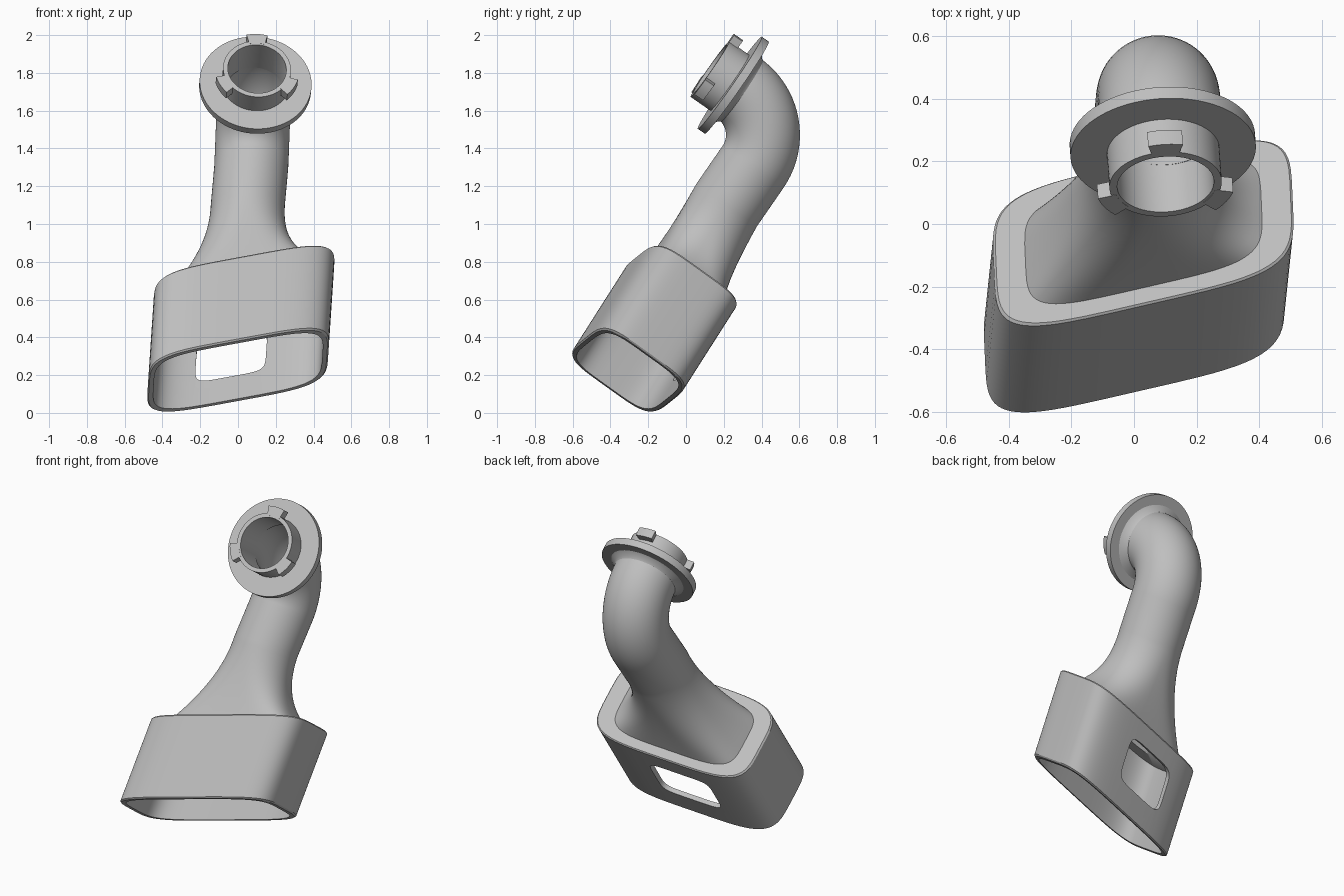
import bpy, bmesh
from math import sin, cos, pi, radians
from mathutils import Vector

if "Cube" in bpy.data.objects:
    bpy.data.objects.remove(bpy.data.objects["Cube"])

grey = bpy.data.materials.new("light grey plastic")
grey.use_nodes = True
grey.diffuse_color = (0.52, 0.52, 0.52, 1)
grey.node_tree.nodes["Principled BSDF"].inputs["Base Color"].default_value = (0.52, 0.52, 0.52, 1)

SEG = 72
X = Vector((1, 0, 0))


def rings_to_object(name, rings, loop=True, closed=True):
    """Skin a list of point rings; loop joins last ring to first, else the ends are capped."""
    bm = bmesh.new()
    vs = [[bm.verts.new(p) for p in ring] for ring in rings]
    n, m = len(vs), len(vs[0])
    for i in range(n if loop else n - 1):
        a, b = vs[i], vs[(i + 1) % n]
        for j in range(m if closed else m - 1):
            k = (j + 1) % m
            bm.faces.new((a[j], a[k], b[k], b[j]))
    if not loop:
        bm.faces.new(vs[0])
        bm.faces.new(vs[-1])
    bmesh.ops.recalc_face_normals(bm, faces=bm.faces)
    mesh = bpy.data.meshes.new(name)
    bm.to_mesh(mesh)
    bm.free()
    mesh.materials.append(grey)
    obj = bpy.data.objects.new(name, mesh)
    bpy.context.collection.objects.link(obj)
    return obj


def activate(obj):
    bpy.ops.object.select_all(action='DESELECT')
    obj.select_set(True)
    bpy.context.view_layer.objects.active = obj


def smooth(obj):
    activate(obj)
    bpy.ops.object.shade_smooth_by_angle(angle=radians(32))


def oval(center, a, b, power=2.0, seg=SEG):
    """Superellipse ring spanned by the half-axis vectors a and b."""
    def c(v):
        return (1 if v >= 0 else -1) * abs(v) ** (2 / power)
    return [center + a * c(cos(t)) + b * c(sin(t))
            for t in (2 * pi * (i + 0.5) / seg for i in range(seg))]


# Skewed head: centre of the mouth, two half axes, and the sweep to the shoulder
O = Vector((0, -0.31, 0.222))
U = Vector((0.478, 0.11, 0.088))
V = Vector((0.01, -0.23, 0.165))
D = Vector((0.03, 0.285, 0.447))

# Neck axis, elbow and outlet directions
neck_dir = Vector((0, 0.57, 0.82)).normalized()
out_dir = Vector((0, -0.82, 0.57)).normalized()
neck_start = Vector((0.052, 0.215, 1.1))
corner = Vector((0.08, 0.525, 1.547))
BEND = 0.30


def head_ring(t, su, sv):
    return oval(O + D * t, U * su, V * sv, 4.5)


def passage(base, radius):
    """Rings from a head ring, flaring into the round neck and around the elbow."""
    rings = []
    round_ring = oval(neck_start, X * radius, out_dir * radius)
    for i in range(15):
        s = i / 14
        f = 1 - (1 - s) ** 2.2
        c0, c1 = sum(base, Vector()) / SEG, neck_start
        mid = c0.lerp(c1, s)
        rings.append([mid + (p - c0).lerp(q - c1, f) for p, q in zip(base, round_ring)])
    pivot = corner + (out_dir - neck_dir) * BEND
    for i in range(21):
        ang = pi / 2 * i / 20
        radial = -out_dir * cos(ang) + neck_dir * sin(ang)
        centre = pivot + radial * BEND
        centre.x = 0.07 + 0.018 * i / 20
        rings.append(oval(centre, X * radius, -radial * radius))
    return rings


# Hollow body: outer skin up, inner skin back down
outer = [head_ring(0, 0.985, 0.975), head_ring(0.015, 1, 1), head_ring(0.985, 1, 1),
         head_ring(1, 0.985, 0.98)] + passage(head_ring(1, 0.79, 0.77), 0.196)
inner = [head_ring(0, 0.935, 0.9), head_ring(0.88, 0.925, 0.88)] + \
    passage(head_ring(0.93, 0.72, 0.68), 0.157)
body = rings_to_object("nozzle_body", outer + inner[::-1])

# Rounded window through the rear wall of the head
win_mid = O + D * 0.53 - U * 0.09
cutter = rings_to_object("window_cutter", [
    oval(win_mid + V * b, U * 0.39, D * 0.25, 6, 40) for b in (-1.5, -0.5)], loop=False)
cutter.hide_render = True
cut = body.modifiers.new("window", 'BOOLEAN')
cut.operation = 'DIFFERENCE'
cut.solver = 'EXACT'
cut.object = cutter
activate(body)
bpy.ops.object.modifier_apply(modifier=cut.name)
bpy.data.objects.remove(cutter)
smooth(body)

# Outlet collar frame
axis = Vector((0.06, -0.82, 0.57)).normalized()
side = (X - axis * X.dot(axis)).normalized()
up = side.cross(axis)
if up.z < 0:
    up = -up
hub = Vector((0.092, 0.25, 1.735))

# Flange with a fillet behind and a plain spigot in front
profile = [(0.155, -0.06), (0.194, -0.06), (0.205, -0.042), (0.235, -0.023), (0.297, -0.023),
           (0.297, 0.022), (0.18, 0.022), (0.18, 0.15), (0.155, 0.15)]
smooth(rings_to_object("flange_and_spigot", [
    oval(hub + axis * t, side * r, up * r) for r, t in profile]))

# Three bayonet lugs around the spigot
for i, name in enumerate(("top_lug", "left_lug", "right_lug")):
    mid = pi / 2 + (0, -1, 1)[i] * 2 * pi / 3
    sections = []
    for k in range(7):
        a = mid + 0.25 * (k / 3 - 1)
        ray = side * cos(a) + up * sin(a)
        sections.append([hub + axis * t + ray * r for r, t in
                         ((0.165, 0.095), (0.225, 0.095), (0.225, 0.151), (0.165, 0.151))])
    smooth(rings_to_object(name, sections, loop=False))
